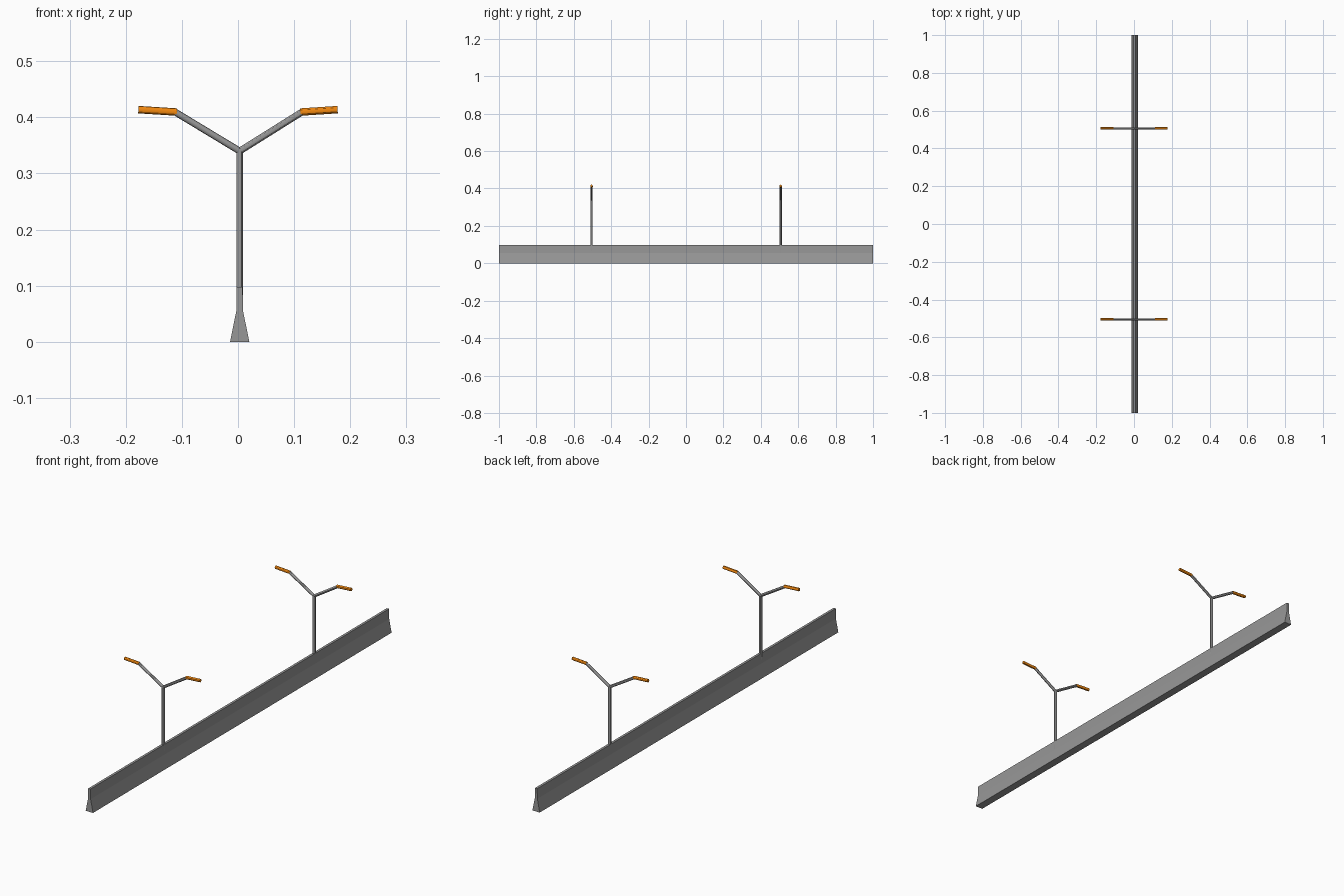
import bpy, bmesh
from mathutils import Vector

if "Cube" in bpy.data.objects:
    bpy.data.objects.remove(bpy.data.objects["Cube"])

CX = 0.003  # barrier and poles sit slightly off the lamp-span centre


def material(name, rgb):
    m = bpy.data.materials.new(name)
    m.diffuse_color = (*rgb, 1)
    return m


orange = material("lamp_orange", (0.9, 0.25, 0.005))
grey = material("dark_grey", (0.16, 0.16, 0.16))
grey.diffuse_color = (0.31, 0.31, 0.31, 1)


def finish(name, bm, mat, smooth=False):
    bmesh.ops.recalc_face_normals(bm, faces=bm.faces)
    me = bpy.data.meshes.new(name)
    bm.to_mesh(me)
    bm.free()
    ob = bpy.data.objects.new(name, me)
    bpy.context.collection.objects.link(ob)
    me.materials.append(mat)
    if smooth:
        bpy.ops.object.select_all(action='DESELECT')
        bpy.context.view_layer.objects.active = ob
        ob.select_set(True)
        bpy.ops.object.shade_smooth_by_angle()
    return ob


def rod(name, a, b, r, mat=grey, sides=12):
    a, b = Vector(a), Vector(b)
    d = b - a
    bm = bmesh.new()
    bmesh.ops.create_cone(bm, cap_ends=True, segments=sides,
                          radius1=r, radius2=r, depth=d.length)
    bm.transform(d.to_track_quat('Z', 'Y').to_matrix().to_4x4())
    bmesh.ops.translate(bm, verts=bm.verts, vec=(a + b) / 2)
    return finish(name, bm, mat, smooth=True)


# Median barrier: three sections of one flared profile, laid end to end
half = [(0.0172, 0), (0.0060, 0.055), (0.0052, 0.098)]
profile = half + [(-x, z) for x, z in reversed(half)]
length = 2 / 3
for i in range(3):
    y0 = -1 + i * length
    bm = bmesh.new()
    face = bm.faces.new([bm.verts.new((CX + x, y0, z)) for x, z in profile])
    ext = bmesh.ops.extrude_face_region(bm, geom=[face], use_keep_orig=True)
    moved = [v for v in ext["geom"] if isinstance(v, bmesh.types.BMVert)]
    bmesh.ops.translate(bm, verts=moved, vec=(0, length, 0))
    finish(f"barrier_section_{i + 1}", bm, grey)

# Street lamps: pole, two raised arms, two lamp heads
for n, y in enumerate((-0.505, 0.506), 1):
    fork = (CX, y, 0.340)
    rod(f"pole_{n}", (CX, y, 0.055), (CX, y, 0.343), 0.0061)
    for side, inner, outer in (("left", -0.109, -0.1775), ("right", 0.111, 0.1775)):
        s = -1 if inner < 0 else 1
        rod(f"arm_{side}_{n}", fork, (inner + 0.003 * s, y, 0.4095), 0.006)
        rod(f"lamp_{side}_{n}", (inner, y, 0.4095), (outer, y, 0.4138), 0.0066, orange)

for m in bpy.data.materials:
    if m.users and not m.is_grease_pencil:
        m.use_nodes = True
        m.node_tree.nodes["Principled BSDF"].inputs["Base Color"].default_value = m.diffuse_color
